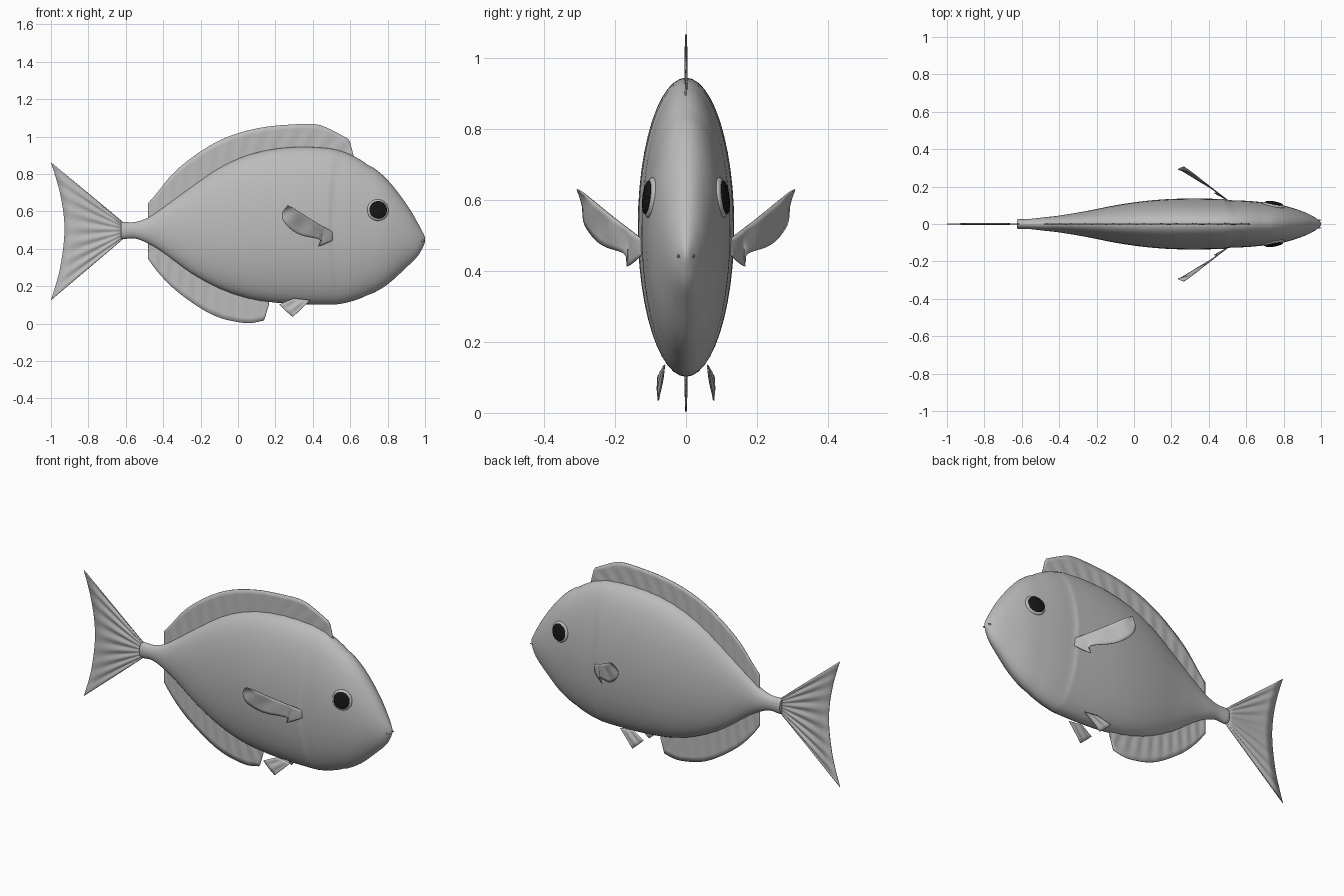
import bpy, bmesh, math
from mathutils import Vector

cube = bpy.data.objects.get("Cube")
if cube:
    bpy.data.objects.remove(cube)


def material(name, value):
    m = bpy.data.materials.new(name)
    m.use_nodes = True
    m.diffuse_color = (value, value, value, 1)
    bsdf = m.node_tree.nodes["Principled BSDF"]
    bsdf.inputs["Base Color"].default_value = m.diffuse_color
    bsdf.inputs["Roughness"].default_value = 0.6
    return m


GREY = material("soft grey", 0.5)
BLACK = material("pupil black", 0.008)


def spline(points, steps):
    """Sample a Catmull-Rom curve through points of any dimension."""
    pts = [Vector(p) for p in points]
    out = []
    for i in range(len(pts) - 1):
        a, b = pts[max(i - 1, 0)], pts[i]
        c, d = pts[i + 1], pts[min(i + 2, len(pts) - 1)]
        for s in range(steps):
            t = s / steps
            out.append(0.5 * (2 * b + (c - a) * t + (2 * a - 5 * b + 4 * c - d) * t * t
                              + (3 * b - a - 3 * c + d) * t ** 3))
    return out + [pts[-1]]


def make(name, bm, mat, angle=50):
    bmesh.ops.recalc_face_normals(bm, faces=bm.faces)
    mesh = bpy.data.meshes.new(name)
    bm.to_mesh(mesh)
    bm.free()
    mesh.materials.append(mat)
    ob = bpy.data.objects.new(name, mesh)
    bpy.context.collection.objects.link(ob)
    bpy.ops.object.select_all(action='DESELECT')
    ob.select_set(True)
    bpy.context.view_layer.objects.active = ob
    bpy.ops.object.shade_smooth_by_angle(angle=math.radians(angle))
    return ob


def resample(pts, n):
    """Spread n + 1 points evenly along a polyline."""
    pts = [Vector(p) for p in pts]
    run = [0]
    for a, b in zip(pts, pts[1:]):
        run.append(run[-1] + (b - a).length)
    out, k = [], 0
    for i in range(n + 1):
        d = run[-1] * i / n
        while k < len(pts) - 2 and run[k + 1] < d:
            k += 1
        out.append(pts[k].lerp(pts[k + 1], (d - run[k]) / (run[k + 1] - run[k])))
    return out


def fin(name, root, edge, n=48, rays=0, depth=0.0, side=1):
    """Thin pleated sheet stretched between a root line and an outer edge."""
    bm = bmesh.new()
    rows = []
    for i, (a, b) in enumerate(zip(resample(root, n), resample(edge, n))):
        wave = depth * math.sin(math.tau * rays * i / n)
        row = []
        for j in range(7):
            p = a.lerp(b, j / 6)
            p.y = side * (p.y + wave * math.sin(math.pi * j / 6))
            row.append(bm.verts.new(p))
        rows.append(row)
    for r, q in zip(rows, rows[1:]):
        for j in range(6):
            bm.faces.new((r[j], r[j + 1], q[j + 1], q[j]))
    ob = make(name, bm, GREY)
    mod = ob.modifiers.new("thickness", 'SOLIDIFY')
    mod.thickness, mod.offset = 0.004, 0
    return ob


def flat(pairs):
    return [(x, 0, z) for x, z in pairs]


# Body stations: x, top, bottom, half width
STATIONS = [
    (-.625, .538, .457, .024), (-.61, .543, .452, .027), (-.55, .543, .455, .028),
    (-.48, .567, .428, .036), (-.40, .62, .38, .045), (-.25, .73, .27, .07),
    (-.1, .832, .188, .1), (.05, .9, .136, .122), (.2, .935, .112, .134),
    (.35, .945, .103, .136), (.46, .938, .102, .134), (.49, .932, .103, .133),
    (.52, .925, .105, .127), (.6, .9, .12, .124), (.7, .85, .152, .115),
    (.8, .768, .21, .099), (.9, .64, .3, .068), (.96, .54, .36, .04),
    (.99, .484, .412, .018), (1.0, .462, .438, .006)]
SECTIONS = spline(STATIONS, 4)
SIDES = 48

# Body lofted from oval sections, with the gill line bowed backwards
bm = bmesh.new()
loops = []
for x, top, low, w in SECTIONS:
    loop = []
    for k in range(SIDES):
        a = math.tau * k / SIDES
        bow = 0.035 * max(0, 1 - abs(x - .5) / .2) * math.sin(a) ** 2
        loop.append(bm.verts.new((x + bow - .008 * (bow > 0), w * math.cos(a),
                                  (top + low) / 2 + (top - low) / 2 * math.sin(a))))
    loops.append(loop)
for a, b in zip(loops, loops[1:]):
    for k in range(SIDES):
        n = (k + 1) % SIDES
        bm.faces.new((a[k], a[n], b[n], b[k]))
bm.faces.new(loops[0])
bm.faces.new(loops[-1])
make("body", bm, GREY)

# Roots of the long fins run just inside the back and the belly
back = [(s[0], 0, s[1] - .03) for s in SECTIONS if -.48 <= s[0] <= .615]
belly = [(s[0], 0, s[2] + .03) for s in SECTIONS if -.48 <= s[0] <= .165]

dorsal_edge = spline(flat([(-.48, .645), (-.44, .69), (-.35, .8), (-.25, .885), (-.13, .963),
                           (0, 1.018), (.15, 1.052), (.3, 1.065), (.4, 1.067), (.47, 1.05),
                           (.595, .985)]), 4)
fin("dorsal_fin", back, dorsal_edge + flat([(.62, .89)]), 64, 14, .0025)

anal_edge = spline(flat([(-.48, .345), (-.42, .265), (-.33, .175), (-.2, .082), (-.1, .032),
                         (0, .008), (.07, .003), (.14, .017)]), 4)
fin("anal_fin", belly, anal_edge + flat([(.165, .1)]), 56, 10, .0025)

tail_edge = spline(flat([(-1, .862), (-.957, .72), (-.932, .58), (-.93, .45),
                         (-.955, .28), (-1, .125)]), 6)
fin("tail_fin", flat([(-.61, .538), (-.61, .457)]), tail_edge, 64, 8, .004)

for side, label in ((1, "left"), (-1, "right")):
    # Paired fins sweep backwards and outwards
    fin("pectoral_fin_" + label,
        spline([(.51, .12, .487), (.4, .205, .552), (.3, .283, .615), (.265, .307, .63)], 4),
        spline([(.505, .125, .445), (.43, .166, .413), (.44, .172, .448), (.33, .24, .475),
                (.255, .285, .53), (.235, .292, .585), (.265, .307, .63)], 4),
        32, 3, .003, side)
    fin("pelvic_fin_" + label, [(.30, .06, .135), (.385, .062, .125)],
        [(.22, .079, .102), (.255, .081, .068), (.293, .078, .035)], 16, 2, .003, side)

    # Eye: shallow rim dome with a dark pupil dome on it
    normal = Vector((.19, side, .12)).normalized()
    turn = normal.to_track_quat('Z', 'Y').to_matrix().to_4x4()
    for part, radius, height, lift, mat in (("eye_rim_", .058, .016, -.002, GREY),
                                            ("pupil_", .048, .009, .0085, BLACK)):
        bm = bmesh.new()
        bmesh.ops.create_uvsphere(bm, u_segments=32, v_segments=16, radius=1)
        bmesh.ops.scale(bm, vec=(radius, radius, height), verts=bm.verts)
        bmesh.ops.transform(bm, matrix=turn, verts=bm.verts)
        centre = Vector((.748, side * .102, .607)) + normal * lift
        bmesh.ops.translate(bm, vec=centre, verts=bm.verts)
        make(part + label, bm, mat)

    # Corner of the small mouth
    bm = bmesh.new()
    bmesh.ops.create_uvsphere(bm, u_segments=12, v_segments=8, radius=1)
    bmesh.ops.scale(bm, vec=(.018, .004, .005), verts=bm.verts)
    bmesh.ops.translate(bm, vec=(.982, side * .021, .442), verts=bm.verts)
    make("mouth_corner_" + label, bm, GREY)
